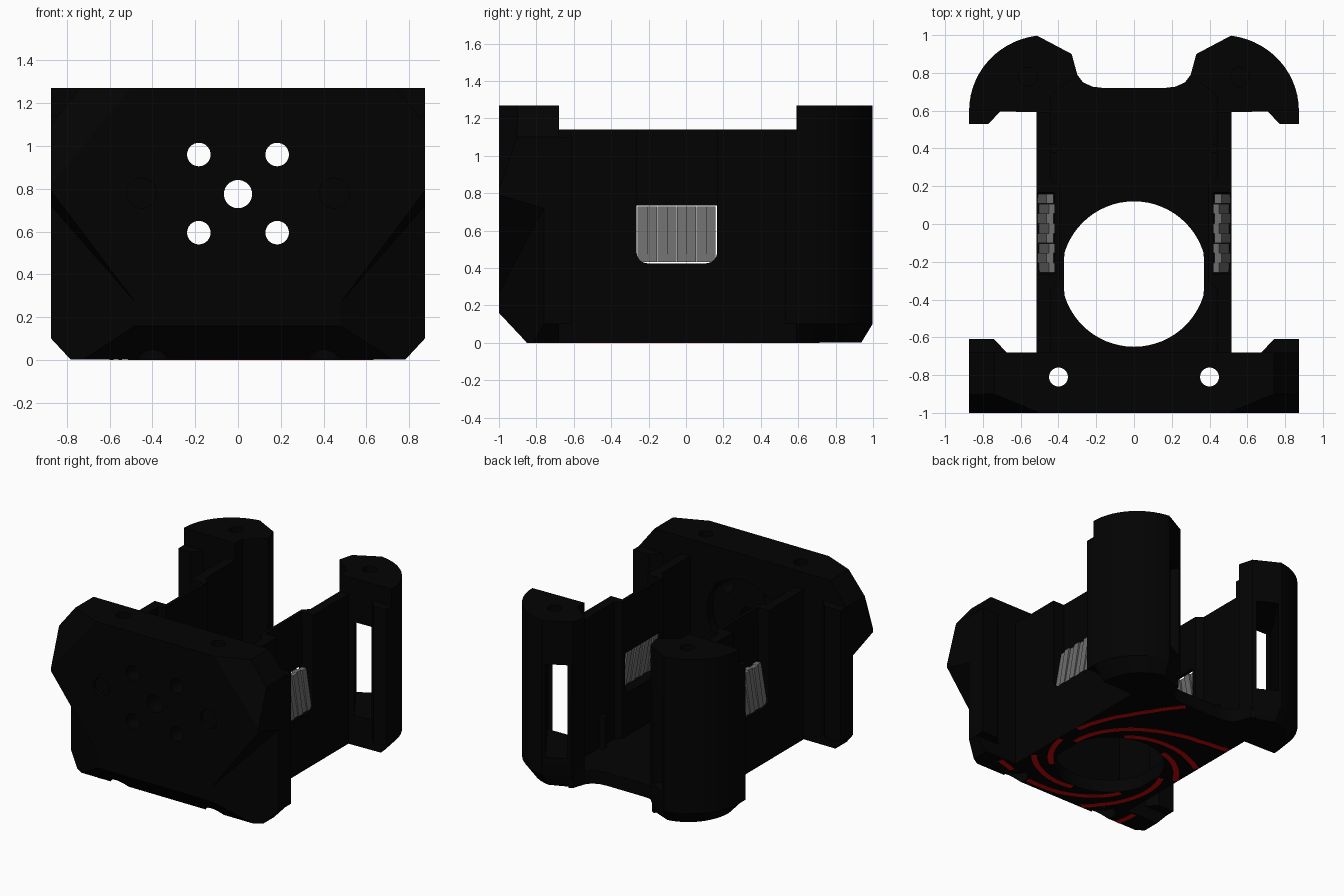
import bpy, bmesh, math
from mathutils import Vector

if "Cube" in bpy.data.objects:
    bpy.data.objects.remove(bpy.data.objects["Cube"])


def material(name, rgb):
    m = bpy.data.materials.new(name)
    m.diffuse_color = (*rgb, 1)
    m.use_nodes = True
    m.node_tree.nodes["Principled BSDF"].inputs["Base Color"].default_value = m.diffuse_color
    return m


BLACK = material("matte black", (0.0008, 0.0008, 0.0008))
GREY = material("mid grey", (0.155, 0.155, 0.155))
RED = material("dark red", (0.6, 0.002, 0.002))
BOTTOM = 0.002


def finish(name, bm, mat=BLACK):
    bmesh.ops.recalc_face_normals(bm, faces=bm.faces)
    me = bpy.data.meshes.new(name)
    bm.to_mesh(me)
    bm.free()
    me.materials.append(mat)
    ob = bpy.data.objects.new(name, me)
    bpy.context.collection.objects.link(ob)
    return ob


def loft(layers):
    """Closed solid through stacked outlines [(z, [(x, y), ...]), ...]."""
    bm = bmesh.new()
    rings = [[bm.verts.new((x, y, z)) for x, y in pts] for z, pts in layers]
    n = len(rings[0])
    for a, b in zip(rings, rings[1:]):
        for i in range(n):
            j = (i + 1) % n
            bm.faces.new((a[i], a[j], b[j], b[i]))
    bm.faces.new(rings[0])
    bm.faces.new(rings[-1])
    return bm


def prism(pts, z0, z1):
    return loft([(z0, pts), (z1, pts)])


def hull(points):
    bm = bmesh.new()
    for p in points:
        bm.verts.new(p)
    bmesh.ops.convex_hull(bm, input=bm.verts)
    loose = [v for v in bm.verts if not v.link_faces]
    bmesh.ops.delete(bm, geom=loose, context='VERTS')
    return bm


def tube(a, b, r, n=32):
    """Round bar from a to b."""
    a, b = Vector(a), Vector(b)
    q = (b - a).to_track_quat('Z', 'Y')
    ring = [q @ Vector((r * math.cos(t), r * math.sin(t), 0))
            for t in (math.tau * i / n for i in range(n))]
    return hull([a + p for p in ring] + [b + p for p in ring])


def box(x0, x1, y0, y1, z0, z1):
    x0, x1 = min(x0, x1), max(x0, x1)
    return prism([(x0, y0), (x1, y0), (x1, y1), (x0, y1)], z0, z1)


def slice_off(bm, points, outward):
    """Remove everything beyond the plane through three points."""
    p, q, r = map(Vector, points)
    no = (q - p).cross(r - p).normalized()
    if no.dot(Vector(outward)) < 0:
        no = -no
    res = bmesh.ops.bisect_plane(bm, geom=bm.verts[:] + bm.edges[:] + bm.faces[:],
                                 plane_co=p, plane_no=no, clear_outer=True)
    rim = [e for e in res['geom_cut'] if isinstance(e, bmesh.types.BMEdge)]
    bmesh.ops.edgeloop_fill(bm, edges=rim)


def cut(ob, *cutters):
    for bm in cutters:
        c = finish("cutter", bm)
        c.hide_render = True
        m = ob.modifiers.new("cut", 'BOOLEAN')
        m.operation, m.solver, m.object = 'DIFFERENCE', 'EXACT', c
        bpy.context.view_layer.objects.active = ob
        bpy.ops.object.modifier_apply(modifier=m.name)
        bpy.data.objects.remove(c)


def flip(pts, s):
    return [(s * p[0], *p[1:]) for p in pts]


# front plate: slab with chamfered bottom, sloped shoulders and faceted corners
bm = box(-.873, .873, -1, -.68, BOTTOM, 1.27)
slice_off(bm, [(0, -1, .16), (1, -1, .16), (0, -.85, 0)], (0, -1, -1))
for s in (1, -1):
    slice_off(bm, flip([(.873, 0, .1), (.873, 1, .1), (.78, 0, 0)], s), (s, 0, -1))
    slice_off(bm, flip([(.873, -1, 1.1), (.873, 0, 1.1), (.74, 0, 1.27)], s), (s, 0, 1))
    slice_off(bm, flip([(.873, -1, .82), (.74, -.9, 1.27), (.5, -1, 1.27)], s), (s, -1, 1))
plate = finish("front_plate", bm)
for s in (1, -1):
    # undercut below the diagonal ledge, counterbored screw hole, shallow front dimple
    cut(plate,
        hull(flip([(.48, -1, .27), (.873, -1, .79), (.873, -.76, .72), (.48, -1, -.1),
                   (.873, -.76, -.1), (1, -1.1, -.1), (1, -1.1, .83)], s)),
        tube((s * .4, -.81, -.1), (s * .4, -.81, 1.4), .05),
        tube((s * .4, -.81, -.1), (s * .4, -.81, .07), .085),
        tube((s * .45, -1.1, .78), (s * .45, -.97, .78), .07))
    for z in (.595, .96):
        cut(plate, tube((s * .183, -1.1, z), (s * .183, -.6, z), .055))
cut(plate, tube((0, -1.1, .775), (0, -.6, .775), .066),
    tube((0, -.75, .775), (0, -.6, .775), .3, 48))

# floor with concave rear edge and large flat-sided round opening
half = [(.51, -.7), (.51, .62), (.36, .9), (.33, .88), (.3, .79), (.27, .75), (.22, .727), (.16, .72)]
floor = finish("floor", prism(half + flip(half[::-1], -1), BOTTOM, .1))
opening = []
for i in range(64):
    t = math.tau * i / 64
    opening.append((max(-.37, min(.37, .385 * math.cos(t))), -.265 + .385 * math.sin(t)))
cut(floor, prism(opening, -.1, .3))

parts = [plate, floor]
Y0, Y1 = -.265, .167
for s, side in ((1, "right"), (-1, "left")):
    # lip behind the front plate
    parts.append(finish(side + "_front_lip", prism(flip(
        [(.873, -.69), (.873, -.61), (.74, -.61), (.67, -.685)], s), .1, 1.1)))

    # side wall, thickened around a recessed window
    wall = finish(side + "_wall", prism(flip(
        [(.515, -.69), (.515, .62), (.44, .68), (.44, .24), (.395, .2),
         (.395, -.3), (.44, -.34), (.44, -.69)], s), BOTTOM, 1.14))
    corners = [(Y0 + .06, .485, .06), (Y1 - .06, .485, .06),
               (Y0 + .005, .73, .005), (Y1 - .005, .73, .005)]
    window = []
    for y, z, r in corners:
        for i in range(16):
            t = math.tau * i / 16
            window += [(s * x, y + r * math.cos(t), z + r * math.sin(t)) for x in (.3, .6)]
    cut(wall, hull(window), box(s * .42, s * .6, Y0, Y1, .72, 1.3))
    parts.append(wall)

    # leaning vent slats with alternating depth
    bm = bmesh.new()
    n = 8
    w = (Y1 - Y0 - .014) / n
    for i in range(n):
        y = Y0 + .007 + i * w
        d = .014 * (i % 2)
        prof = [(.412 + d, .729), (.45 + d, .729), (.503 + d * .5, .433), (.465 + d * .5, .433)]
        vs = [[bm.verts.new((s * x, yy, z)) for x, z in prof] for yy in (y, y + w - .001)]
        bm.faces.new(vs[0])
        bm.faces.new(vs[1])
        for k in range(4):
            m = (k + 1) % 4
            bm.faces.new((vs[0][k], vs[0][m], vs[1][m], vs[1][k]))
    finish(side + "_vent_slats", bm, GREY)

    # rear column: quarter-round outside, faceted inside, tapered foot
    arc = [(.463 + .41 * math.cos(t), .6 + .4 * math.sin(t))
           for t in (math.radians(83 * i / 14) for i in range(15))]
    inner = [(.33, .9), (.3, .79), (.44, .68), (.44, .59)]
    foot = [(.46 + (x - .46) * .78, .6 + (y - .6) * .85) for x, y in arc]
    low = foot + [(.36, .88)] + inner[1:]
    full = arc + inner
    col = finish(side + "_rear_column", loft(
        [(BOTTOM, flip(low, s)), (.1, flip(full, s)), (1.27, flip(full, s))]))
    # diagonal see-through slot and blind screw hole
    c, d, nrm = Vector((.66, .59)), Vector((-.54, .84)), Vector((.84, .54))
    slot = [c + d * t + nrm * w for t, w in ((-.2, -.08), (-.2, .075), (.7, .075), (.7, -.08))]
    cut(col, prism(flip([tuple(p) for p in slot], s), .23, .94),
        tube((s * .56, .78, 1.15), (s * .56, .78, 1.4), .05))
    parts.append(col)
    parts.append(finish(side + "_rear_lip", prism(flip(
        [(.873, .6), (.873, .53), (.77, .53), (.705, .6)], s), .1, 1.14)))

    # small post on the floor
    parts.append(finish(side + "_post", tube((s * .42, .4, .08), (s * .42, .4, .34), .025, 16)))


# red spiral stripes on the underside, trimmed to the flat base
def on_base(x, y):
    ax = abs(x)
    if math.hypot(ax - .4, y + .81) < .085:
        return False
    if y < -.69:
        return ax < .79 and y > -.855 and y > -.87 + (ax - .6) * .5
    if y > .6:
        return (.34 < ax and math.hypot((ax - .46) / .32, (y - .6) / .34) < 1) or (ax < .4 and y < .72)
    return ax < .515


# sweep of one stripe as (radius, angle), repeated seven times
SWEEP = [(.405, -38), (.45, -15), (.49, 4), (.56, 30), (.62, 45), (.71, 61), (.8, 71), (.92, 80), (1.04, 87)]
STRIPES, STEPS = 7, 160


def sweep(f):
    k = min(int(f), len(SWEEP) - 2)
    (r0, a0), (r1, a1) = SWEEP[k:k + 2]
    return r0 + (r1 - r0) * (f - k), a0 + (a1 - a0) * (f - k)


bm = bmesh.new()
path = []
for i in range(STEPS + 1):
    r, a = sweep(i / STEPS * (len(SWEEP) - 1))
    path.append(Vector((r * math.cos(math.radians(a)), r * math.sin(math.radians(a)))))
for arm in range(STRIPES):
    turn = math.tau * arm / STRIPES
    prev = None
    for i, p in enumerate(path):
        tan = (path[min(i + 1, STEPS)] - path[max(i - 1, 0)]).normalized()
        side = Vector((-tan.y, tan.x)) * .02
        ends = []
        for q in (p - side, p + side):
            ends.append((q.x * math.cos(turn) - q.y * math.sin(turn),
                         q.x * math.sin(turn) + q.y * math.cos(turn) - .265))
        if all(on_base(*e) for e in ends):
            cur = [bm.verts.new((x, y, z)) for z in (0, .004) for x, y in ends]
            if prev:
                for m, n in ((0, 1), (1, 3), (3, 2), (2, 0)):
                    bm.faces.new((prev[m], prev[n], cur[n], cur[m]))
            prev = cur
        else:
            prev = None
finish("underside_stripes", bm, RED)

# smooth the round surfaces, keep hard edges
bpy.ops.object.select_all(action='DESELECT')
for ob in parts:
    ob.select_set(True)
bpy.context.view_layer.objects.active = parts[0]
bpy.ops.object.shade_smooth_by_angle(angle=math.radians(25))
